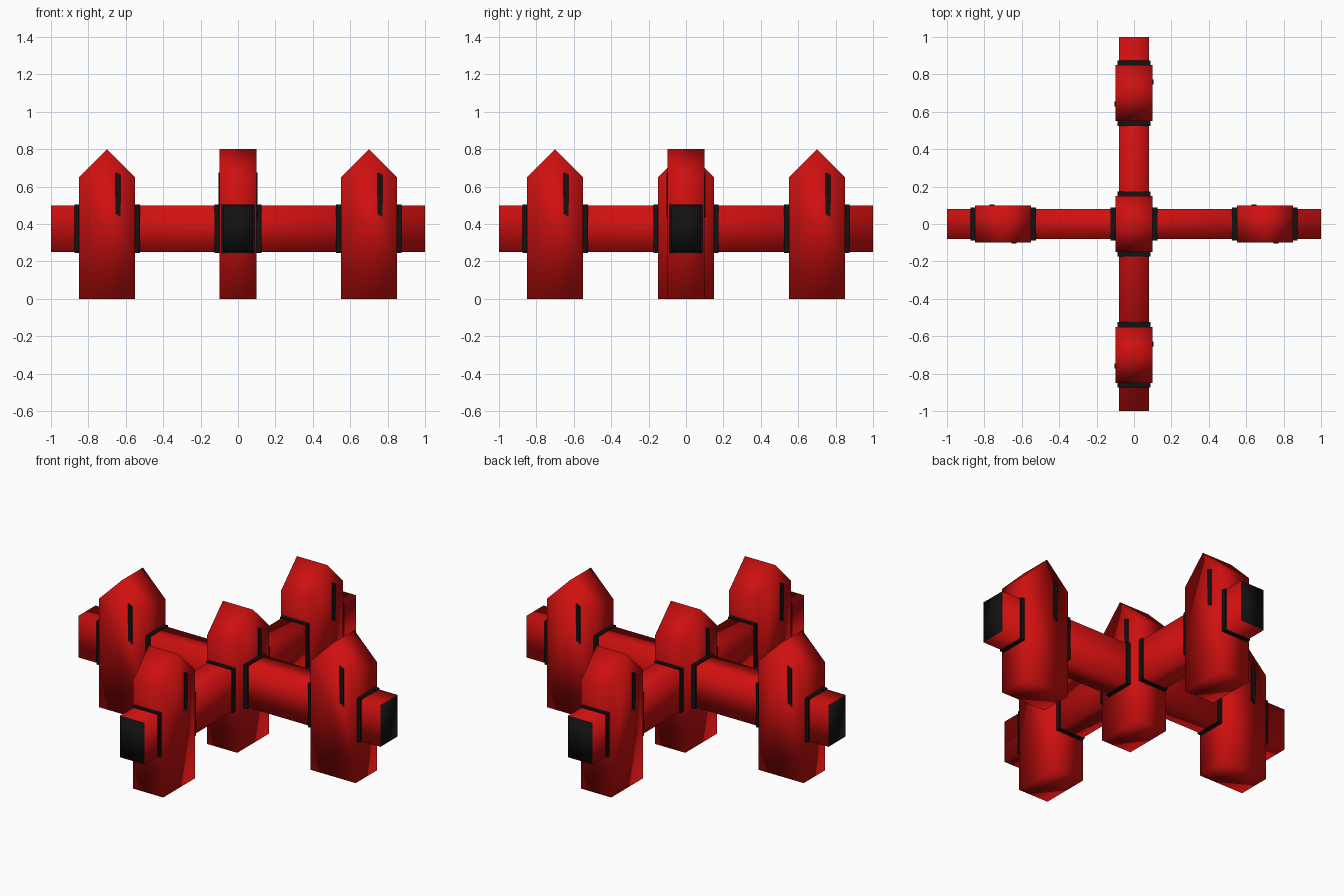
import bpy
import bmesh
from math import pi
from mathutils import Matrix

default = bpy.data.objects.get("Cube")
if default:
    bpy.data.objects.remove(default, do_unlink=True)


def material(name, color):
    mat = bpy.data.materials.new(name)
    mat.use_nodes = True
    mat.diffuse_color = color
    mat.node_tree.nodes["Principled BSDF"].inputs["Base Color"].default_value = color
    return mat


RED = material("red", (0.63, 0.005, 0.005, 1))
BLACK = material("black", (0.006, 0.006, 0.006, 1))


def prism(name, profile, t0, t1, turn, mats, smooth=True):
    """Extrude an (along, height) profile across its thickness, then turn it about z."""
    bm = bmesh.new()
    near = [bm.verts.new((u, t0, z)) for u, z in profile]
    far = [bm.verts.new((u, t1, z)) for u, z in profile]
    bm.faces.new(near)
    bm.faces.new(far[::-1])
    for i in range(len(profile)):
        j = (i + 1) % len(profile)
        bm.faces.new((near[j], near[i], far[i], far[j]))
    bmesh.ops.recalc_face_normals(bm, faces=bm.faces)
    for face in bm.faces:
        face.smooth = smooth
        # arm end caps take the second material
        if len(mats) > 1 and abs(face.normal.x) > 0.9:
            face.material_index = 1
    bm.transform(Matrix.Rotation(turn, 4, "Z"))
    mesh = bpy.data.meshes.new(name)
    bm.to_mesh(mesh)
    bm.free()
    for mat in mats:
        mesh.materials.append(mat)
    obj = bpy.data.objects.new(name, mesh)
    bpy.context.collection.objects.link(obj)
    return obj


def rect(u0, u1, z0, z1):
    return [(u0, z0), (u1, z0), (u1, z1), (u0, z1)]


def pillar(name, c, turn):
    # Pointed block
    prism(name, [(c - 0.15, 0), (c + 0.15, 0), (c + 0.15, 0.65), (c, 0.8), (c - 0.15, 0.65)],
          -0.1, 0.1, turn, [RED])
    # One slanted slit plate on each broad face
    for side, extra in (("front", 0), ("back", pi)):
        s = c if extra == 0 else -c
        prism(f"{name}_slit_{side}",
              [(s + 0.045, 0.455), (s + 0.072, 0.437), (s + 0.072, 0.662), (s + 0.045, 0.675)],
              -0.104, -0.098, turn + extra, [BLACK], False)


def band(name, c, turn):
    prism(name, rect(c - 0.0125, c + 0.0125, 0.245, 0.505), -0.089, 0.089, turn, [BLACK], False)


# Crossed arms with outer pillars and bands
for axis, turn, hub in (("cross", 0, 0.1), ("long", pi / 2, 0.15)):
    prism(f"{axis}_arm", rect(-1, 1, 0.25, 0.5), -0.08, 0.08, turn, [RED, BLACK])
    for end, sign in (("positive", 1), ("negative", -1)):
        pillar(f"{axis}_pillar_{end}", sign * 0.7, turn)
        for place, pos in (("hub", hub + 0.0125), ("inner", 0.5375), ("outer", 0.8625)):
            band(f"{axis}_{place}_band_{end}", sign * pos, turn)

# Central pillar
pillar("center_pillar", 0, pi / 2)
